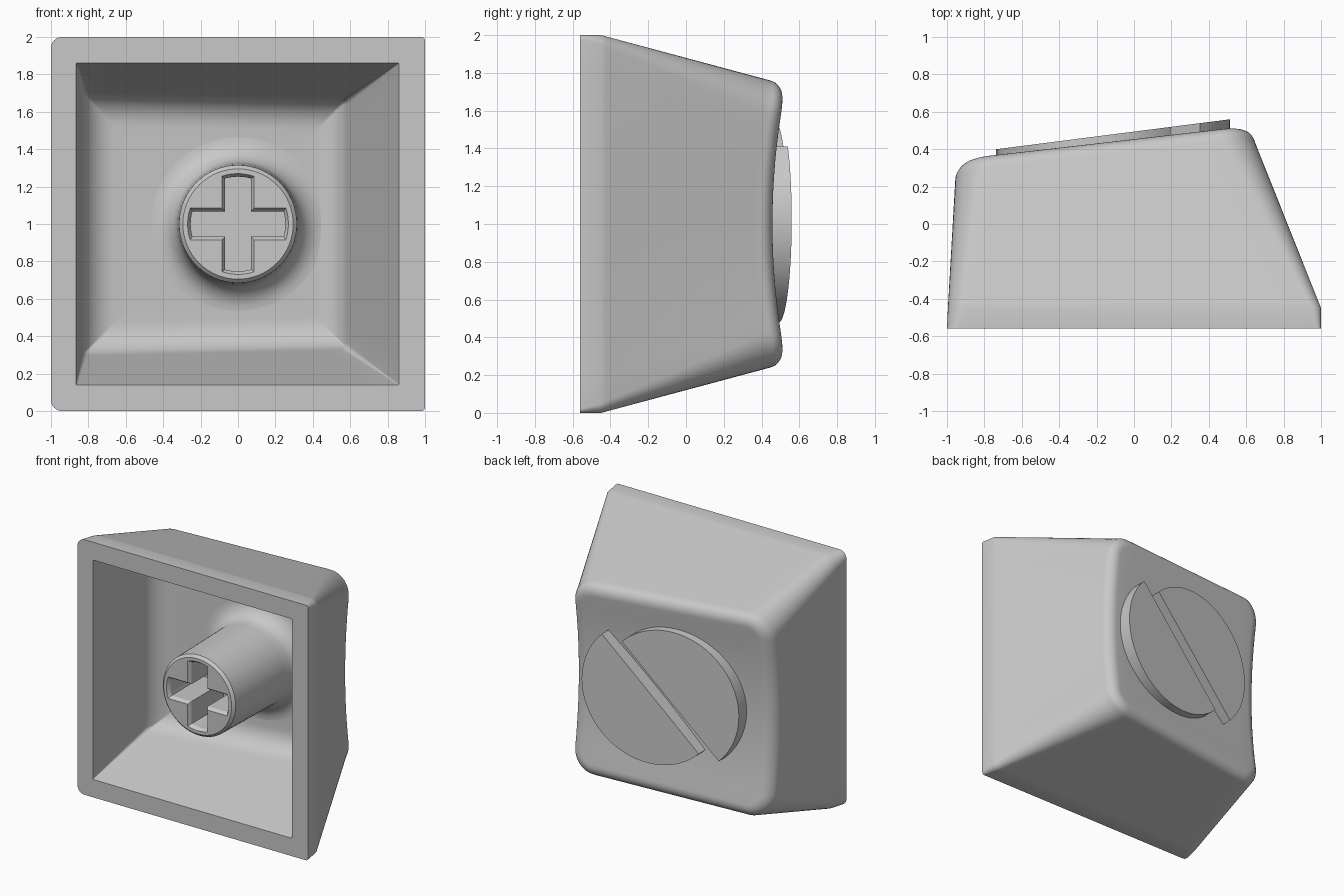
import bpy
import bmesh
from math import sin, cos, pi, radians, asin
from mathutils import Vector

if "Cube" in bpy.data.objects:
    bpy.data.objects.remove(bpy.data.objects["Cube"])

grey = bpy.data.materials.new("light grey plastic")
grey.use_nodes = True
GREY = (0.58, 0.58, 0.58, 1)
grey.diffuse_color = GREY
grey.node_tree.nodes["Principled BSDF"].inputs["Base Color"].default_value = GREY


def loft(name, rings):
    """Skin equal-length rings of points and close both ends."""
    bm = bmesh.new()
    loops = [[bm.verts.new(p) for p in r] for r in rings]
    n = len(loops[0])
    for a, b in zip(loops, loops[1:]):
        for i in range(n):
            j = (i + 1) % n
            bm.faces.new((a[i], a[j], b[j], b[i]))
    bm.faces.new(loops[0])
    bm.faces.new(loops[-1])
    bmesh.ops.recalc_face_normals(bm, faces=bm.faces)
    mesh = bpy.data.meshes.new(name)
    bm.to_mesh(mesh)
    bm.free()
    mesh.materials.append(grey)
    obj = bpy.data.objects.new(name, mesh)
    bpy.context.collection.objects.link(obj)
    return obj


def smooth(obj, angle):
    bpy.ops.object.select_all(action='DESELECT')
    obj.select_set(True)
    bpy.context.view_layer.objects.active = obj
    bpy.ops.object.shade_smooth_by_angle(angle=radians(angle))


def rect_ring(x0, x1, h, rl, rr, depth, flare=1.0):
    """Rounded rectangle with separate left and right radii; depth(x, z) gives y."""
    corners = [(x1, 1, rr), (x0, 1, rl), (x0, -1, rl), (x1, -1, rr)]
    arcs = []
    for k, (x, s, r) in enumerate(corners):
        cx = x - r if x == x1 else x + r
        arcs.append([(cx + r * cos((k + i / 8) * pi / 2),
                      s * (h - r) + r * sin((k + i / 8) * pi / 2)) for i in range(9)])
    pts = []
    for k, arc in enumerate(arcs):
        a, b = Vector(arc[-1]), Vector(arcs[(k + 1) % 4][0])
        pts += arc + [tuple(a.lerp(b, i / 14)) for i in range(1, 14)]
    out = []
    for x, z in pts:
        z *= 1 + (flare - 1) * (x1 - x) / (x1 - x0)
        out.append(Vector((x, depth(x, z), 1 + z)))
    return out


def mix(a, b, t):
    return [p.lerp(q, t) for p, q in zip(a, b)]


def top(x, z):
    """Sloped, cylindrically dished touch surface."""
    return 0.453 + 0.12 * x - 0.062 * (1 - (z / 0.68) ** 2)


def floor(x, z):
    return 0.26 + 0.1 * x


def rounded_end(x0, x1, h, rl, rr, surf, rad, start, flare):
    """Rings that roll from a wall over a fillet and on to the middle of a surface."""
    rings = []
    for i in range(9):
        a = radians(start + (90 - start) * i / 8)
        d = rad * (cos(radians(start)) - cos(a))
        drop = rad * (1 - sin(a))
        rings.append(rect_ring(x0 + d, x1 - d, h - d, max(rl - d, 0.01), max(rr - d, 0.01),
                               lambda x, z: surf(x, z) - drop, flare))
    last = rings[-1]
    mid = sum(last, Vector()) / len(last)
    for s in (0.85, 0.65, 0.45, 0.25, 0.08):
        ring = [mid.lerp(p, s) for p in last]
        for p in ring:
            p.y = surf(p.x, p.z - 1)
        rings.append(ring)
    return rings


# Cap shell: inside floor -> inner walls -> front rim -> outer walls -> dished back
inner = rounded_end(-0.83, 0.585, 0.67, 0.03, 0.03, floor, 0.17, 12, 1.05)
mouth = rect_ring(-0.865, 0.86, 0.86, 0.004, 0.004, lambda x, z: -0.56)
rim = rect_ring(-1, 1, 1, 0.06, 0.02, lambda x, z: -0.56)
band = rect_ring(-0.995, 1, 1, 0.1, 0.05, lambda x, z: -0.45)
outer = rounded_end(-0.955, 0.648, 0.755, 0.18, 0.18, top, 0.1, 12, 1.06)
shell = inner[::-1] + [mix(inner[0], mouth, 0.04), mix(inner[0], mouth, 0.97), mouth, rim, band]
shell += [mix(band, outer[0], t) for t in (0.03, 0.35, 0.7, 0.97)] + outer
smooth(loft("cap_shell", shell), 25)

# Stem with a chamfered tip and a flared foot that follows the floor
profile = [(0.295, -0.5), (0.315, -0.48), (0.325, 0.1)]
for i in range(1, 9):
    a = i / 8 * pi / 2
    profile.append((0.465 - 0.14 * cos(a), 0.12 + 0.14 * sin(a)))
profile.append((0.465, 0.3))
stem_rings = []
for r, y in profile:
    lean = 0.1 if y > 0.11 else 0
    stem_rings.append([(r * cos(i * pi / 32), y + lean * r * cos(i * pi / 32),
                        1 + r * sin(i * pi / 32)) for i in range(64)])
stem = loft("stem", stem_rings)


def cross_ring(y, grow):
    """Plus-shaped outline with curved arm ends."""
    wide, tall, reach = 0.07 + grow, 0.068 + grow, 0.253 + grow
    pts = []
    for k in range(4):
        half = tall if k % 2 == 0 else wide
        a = asin(half / reach)
        for i in range(7):
            t = k * pi / 2 + a * (i / 3 - 1)
            pts.append((reach * cos(t), y, 1 + reach * sin(t)))
        sx = 1 if k in (0, 3) else -1
        sz = 1 if k < 2 else -1
        pts.append((sx * wide, y, 1 + sz * tall))
    return pts


# Cross socket cut into the stem tip
cutter = loft("socket_cutter", [cross_ring(-0.52, 0.03), cross_ring(-0.475, 0), cross_ring(-0.08, 0)])
cutter.hide_render = True
cut = stem.modifiers.new("socket", 'BOOLEAN')
cut.operation = 'DIFFERENCE'
cut.solver = 'EXACT'
cut.object = cutter
smooth(stem, 25)
bpy.ops.object.modifier_apply(modifier=cut.name)
bpy.data.objects.remove(cutter)


# Two offset half discs raised from the back, parted by a diagonal gap
def half_disc(name, cx, cz, start):
    rad = 0.546
    arc = [(cx + rad * cos(radians(start) + i * pi / 40),
            cz + rad * sin(radians(start) + i * pi / 40)) for i in range(41)]
    rings = [[(x, 0.494 + 0.128 * x - d, z) for x, z in arc] for d in (0, 0.14)]
    smooth(loft(name, rings), 30)


half_disc("upper_half_disc", -0.192, 1.0, 45)
half_disc("lower_half_disc", -0.033, 1.024, 225)
